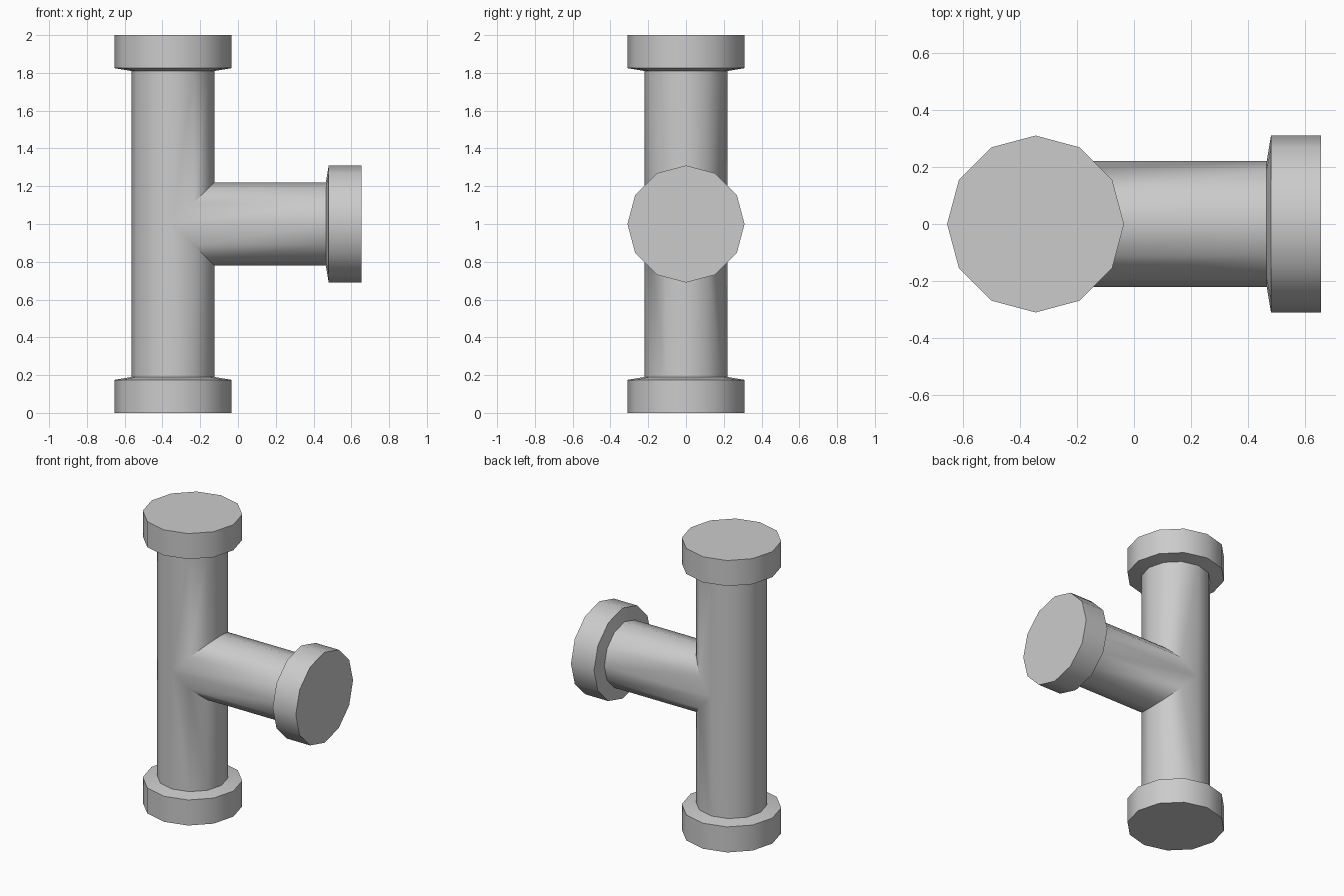
import bpy, bmesh
from math import cos, sin, pi, radians
from mathutils import Vector

if "Cube" in bpy.data.objects:
    bpy.data.objects.remove(bpy.data.objects["Cube"])

SIDES = 12
PIPE_R, RIM_R = 0.22, 0.31
CENTRE = Vector((-0.345, 0, 1))
X, Y, Z = Vector((1, 0, 0)), Vector((0, 1, 0)), Vector((0, 0, 1))
bm = bmesh.new()


def arm(axis, u, v, mitre):
    """Pipe arm with a capped collar; mitre gives the start offset of each corner."""
    rings = []
    for r, h in [(PIPE_R, None), (PIPE_R, 0.81), (RIM_R, 0.825), (RIM_R, 1.0)]:
        ring = []
        for i in range(SIDES):
            a = 2 * pi * i / SIDES
            start = mitre(PIPE_R * cos(a)) if h is None else h
            ring.append(bm.verts.new(CENTRE + axis * start + r * (u * cos(a) + v * sin(a))))
        rings.append(ring)
    for lo, hi in zip(rings, rings[1:]):
        for i in range(SIDES):
            j = (i + 1) % SIDES
            bm.faces.new((lo[i], lo[j], hi[j], hi[i]))
    bm.faces.new(rings[-1])


# upright run: two arms notched on the branch side
arm(Z, X, Y, lambda c: max(0, c))
arm(-Z, X, Y, lambda c: max(0, c))
# side branch, mitred into the notch
arm(X, Z, Y, abs)

# weld the three arms and merge the flat seam at the back
bmesh.ops.remove_doubles(bm, verts=bm.verts, dist=0.0005)
seam = [e for e in bm.edges if len(e.link_faces) == 2
        and all(abs(v.co.z - 1) < 1e-4 and v.co.x < CENTRE.x + 1e-3 for v in e.verts)]
bmesh.ops.dissolve_edges(bm, edges=seam, use_verts=False)
bmesh.ops.recalc_face_normals(bm, faces=bm.faces)

mesh = bpy.data.meshes.new("pipe_tee")
bm.to_mesh(mesh)
bm.free()
tee = bpy.data.objects.new("pipe_tee", mesh)
bpy.context.collection.objects.link(tee)
bpy.context.view_layer.objects.active = tee
tee.select_set(True)
bpy.ops.object.shade_smooth_by_angle(angle=radians(35))
